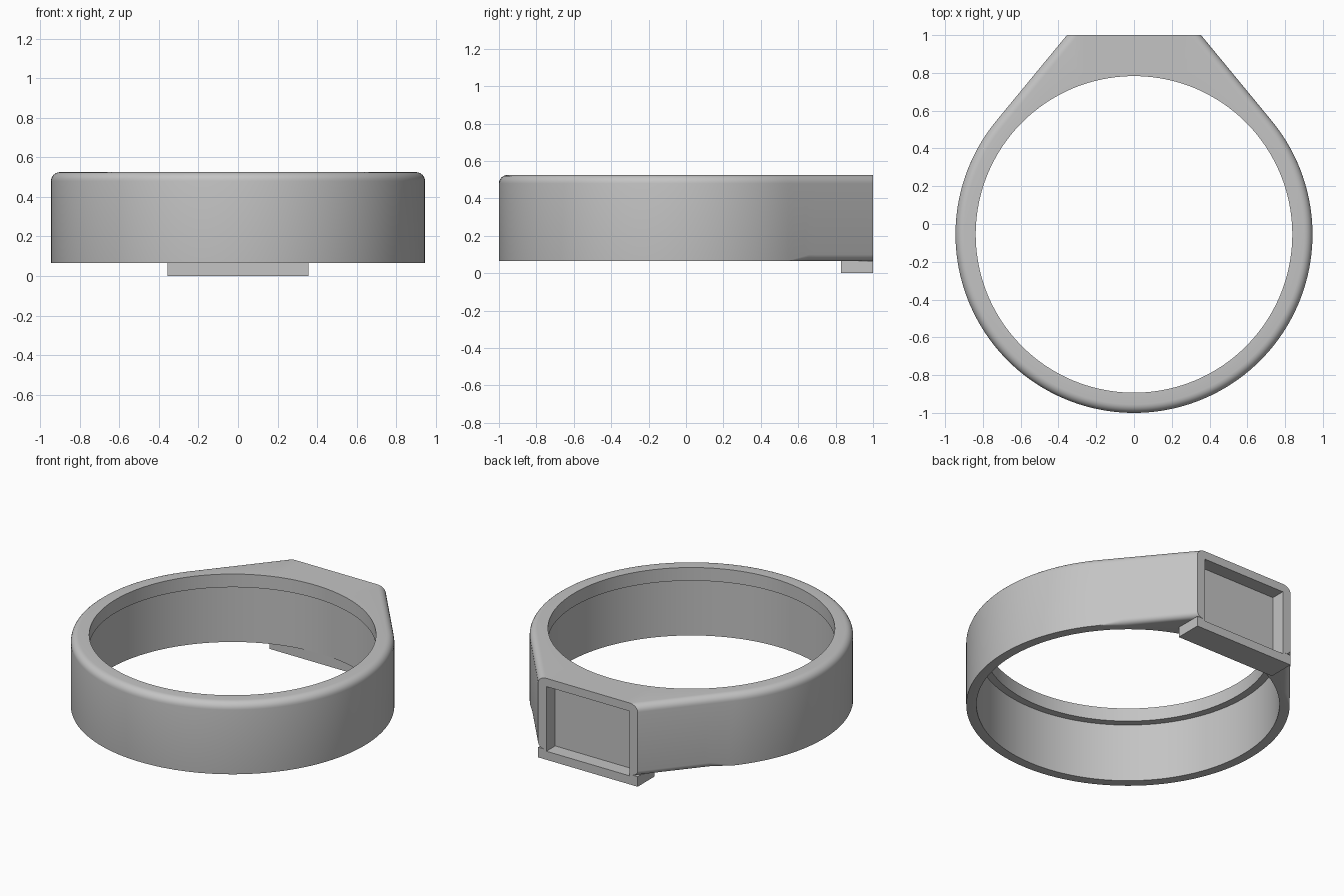
import bpy, bmesh, math
from mathutils import Vector

if "Cube" in bpy.data.objects:
    bpy.data.objects.remove(bpy.data.objects["Cube"])

CY = -0.055                  # ring centre
R, BORE, LIP = 0.945, 0.885, 0.838
Z0, LEDGE, TOP = 0.065, 0.44, 0.525
FACE_X, FACE_Y = 0.355, 1.0
TOP_FILLET, LOW_FILLET = 0.045, 0.035

grey = bpy.data.materials.new("plain grey")
grey.use_nodes = True
grey.diffuse_color = (0.55, 0.55, 0.55, 1)
grey.node_tree.nodes["Principled BSDF"].inputs["Base Color"].default_value = (0.55, 0.55, 0.55, 1)


def make_object(name, bm):
    bmesh.ops.recalc_face_normals(bm, faces=bm.faces)
    mesh = bpy.data.meshes.new(name)
    bm.to_mesh(mesh)
    bm.free()
    obj = bpy.data.objects.new(name, mesh)
    bpy.context.collection.objects.link(obj)
    mesh.materials.append(grey)
    return obj


def box(name, low, high):
    bm = bmesh.new()
    bmesh.ops.create_cube(bm, size=1)
    for v in bm.verts:
        v.co = [l + (c + 0.5) * (h - l) for c, l, h in zip(v.co, low, high)]
    return make_object(name, bm)


# Angle at which the flat shoulders leave the ring tangentially
rise = FACE_Y - CY
tangent = math.atan2(rise, FACE_X) - math.acos(R / math.hypot(FACE_X, rise))


def outer(kind, t, d):
    """Outline point at parameter t, inset by d."""
    r = R - d
    corner = Vector(((r - math.sin(tangent) * rise) / math.cos(tangent), FACE_Y))
    start = Vector((r * math.cos(tangent), CY + r * math.sin(tangent)))
    if kind == "arc":
        return Vector((r * math.cos(t), CY + r * math.sin(t)))
    if kind == "face":
        return Vector((corner.x * t, FACE_Y))
    p = start.lerp(corner, t)
    return Vector((p.x * (1 if kind == "right" else -1), p.y))


# Stations around the outline: kind, parameter, bore angle, lower fillet amount
ARC, SIDE, FACE = 128, 16, 16
half_face = math.atan2(FACE_X, rise)
side_span = math.pi / 2 - half_face - tangent
stations = []
for i in range(SIDE):
    t = i / SIDE
    stations.append(("right", t, tangent + side_span * t, min(1, t / 0.25)))
for i in range(FACE + 1):
    s = 1 - 2 * i / FACE
    stations.append(("face", s, math.pi / 2 - half_face * s, 1))
for i in range(1, SIDE):
    t = 1 - i / SIDE
    stations.append(("left", t, math.pi - tangent - side_span * t, min(1, t / 0.25)))
for i in range(ARC):
    a = math.pi - tangent + (math.pi + 2 * tangent) * i / ARC
    stations.append(("arc", a, a, 0))

# Ring body: one stepped, rounded cross-section per station
bm = bmesh.new()
sections = []
STEPS = 6
for kind, t, angle, amount in stations:
    pts = []
    for r, z in ((LIP, TOP), (LIP, LEDGE), (BORE, LEDGE), (BORE, Z0)):
        pts.append((r * math.cos(angle), CY + r * math.sin(angle), z))
    low = max(LOW_FILLET * amount, 0.0005)
    for k in range(STEPS + 1):
        q = math.pi / 2 * k / STEPS
        p = outer(kind, t, low * (1 - math.sin(q)))
        pts.append((p.x, p.y, Z0 + low * (1 - math.cos(q))))
    for k in range(STEPS + 1):
        q = math.pi / 2 * k / STEPS
        p = outer(kind, t, TOP_FILLET * (1 - math.cos(q)))
        pts.append((p.x, p.y, TOP - TOP_FILLET * (1 - math.sin(q))))
    sections.append([bm.verts.new(p) for p in pts])
for a, b in zip(sections, sections[1:] + sections[:1]):
    for j in range(len(a)):
        k = (j + 1) % len(a)
        bm.faces.new((a[j], b[j], b[k], a[k]))
ring = make_object("ring_body", bm)

# Tab below the flat face
tab = box("lower_tab", (-FACE_X, 0.83, 0), (FACE_X, FACE_Y, Z0))

# Rectangular recess in the flat face, cut through both parts
cutter = box("recess_cutter", (-0.296, 0.91, 0.055), (0.296, 1.1, 0.472))
for obj in (ring, tab):
    mod = obj.modifiers.new("recess", "BOOLEAN")
    mod.operation = "DIFFERENCE"
    mod.solver = "EXACT"
    mod.object = cutter
    bpy.ops.object.select_all(action="DESELECT")
    obj.select_set(True)
    bpy.context.view_layer.objects.active = obj
    bpy.ops.object.modifier_apply(modifier=mod.name)
    bpy.ops.object.shade_smooth_by_angle(angle=math.radians(30))
bpy.data.objects.remove(cutter)
